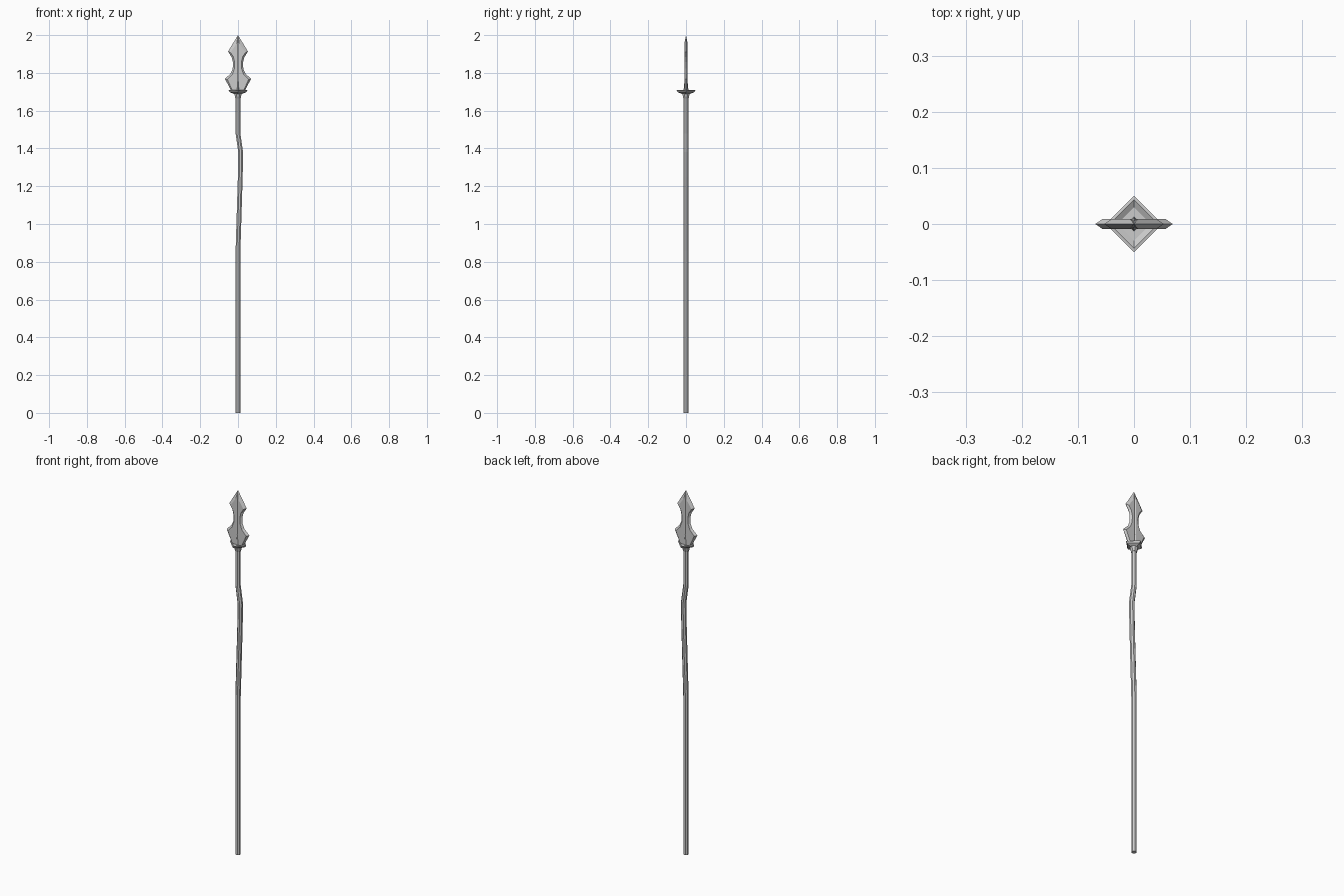
import bpy, bmesh
from math import cos, sin, pi

if "Cube" in bpy.data.objects:
    bpy.data.objects.remove(bpy.data.objects["Cube"])


def finish(bm, name):
    bmesh.ops.remove_doubles(bm, verts=bm.verts[:], dist=1e-5)
    bmesh.ops.recalc_face_normals(bm, faces=bm.faces[:])
    mesh = bpy.data.meshes.new(name)
    bm.to_mesh(mesh)
    bm.free()
    obj = bpy.data.objects.new(name, mesh)
    bpy.context.collection.objects.link(obj)
    return obj


def loft(name, rings, sides, turn=0.0):
    """Stack of regular polygons; each ring is (x offset, radius, z)."""
    bm = bmesh.new()
    loops = []
    for x, r, z in rings:
        loops.append([bm.verts.new((x + r * cos(turn + 2 * pi * i / sides),
                                    r * sin(turn + 2 * pi * i / sides), z))
                      for i in range(sides)])
    for a, b in zip(loops, loops[1:]):
        for i in range(sides):
            j = (i + 1) % sides
            bm.faces.new((a[i], a[j], b[j], b[i]))
    bm.faces.new(loops[0])
    bm.faces.new(loops[-1])
    return finish(bm, name)


# Crooked wooden shaft
R = 0.0138
loft("shaft", [(0, R, 0), (0, R, 0.86), (0.012, R, 1.25), (0.014, R, 1.38),
               (0, R, 1.48), (0, R, 1.70)], 8, pi / 8)

# Socket and flared diamond guard
loft("socket", [(0, 0.015, 1.665), (0, 0.023, 1.698)], 8, pi / 8)
loft("guard", [(0, 0.020, 1.688), (0, 0.044, 1.698), (0, 0.050, 1.708),
               (0, 0.043, 1.709), (0, 0.030, 1.703)], 4)

# Barbed blade: rows of (edge x, edge z, bevel x, bevel z)
ROWS = [(0, 2.0, 0.007, 1.955), (0.053, 1.913, 0.040, 1.908),
        (0.034, 1.884, 0.024, 1.884), (0.027, 1.857, 0.018, 1.857),
        (0.028, 1.822, 0.019, 1.822), (0.039, 1.797, 0.030, 1.792),
        (0.069, 1.768, 0.056, 1.765), (0.034, 1.702, 0.028, 1.702)]
THICK, GROOVE = 0.009, 0.005

bm = bmesh.new()
for s in (1, -1):
    for f in (1, -1):
        strips = []
        for ex, ez, ix, iz in ROWS:
            points = [(s * ex, 0, ez), (s * ix, f * THICK, iz),
                      (s * 0.006, f * THICK, iz), (0, f * GROOVE, iz)]
            strips.append([bm.verts.new(p) for p in points])
        for a, b in zip(strips, strips[1:]):
            for k in range(3):
                bm.faces.new((a[k], a[k + 1], b[k + 1], b[k]))
        # tip facets and closed base
        bm.faces.new(strips[0])
        base = strips[-1]
        bm.faces.new(base + [bm.verts.new((0, 0, base[0].co.z))])
finish(bm, "blade")

# Tapered collar where the blade meets the guard
loft("blade_collar", [(0, 0.013, 1.695), (0, 0.011, 1.735), (0, 0.004, 1.77)], 4)
